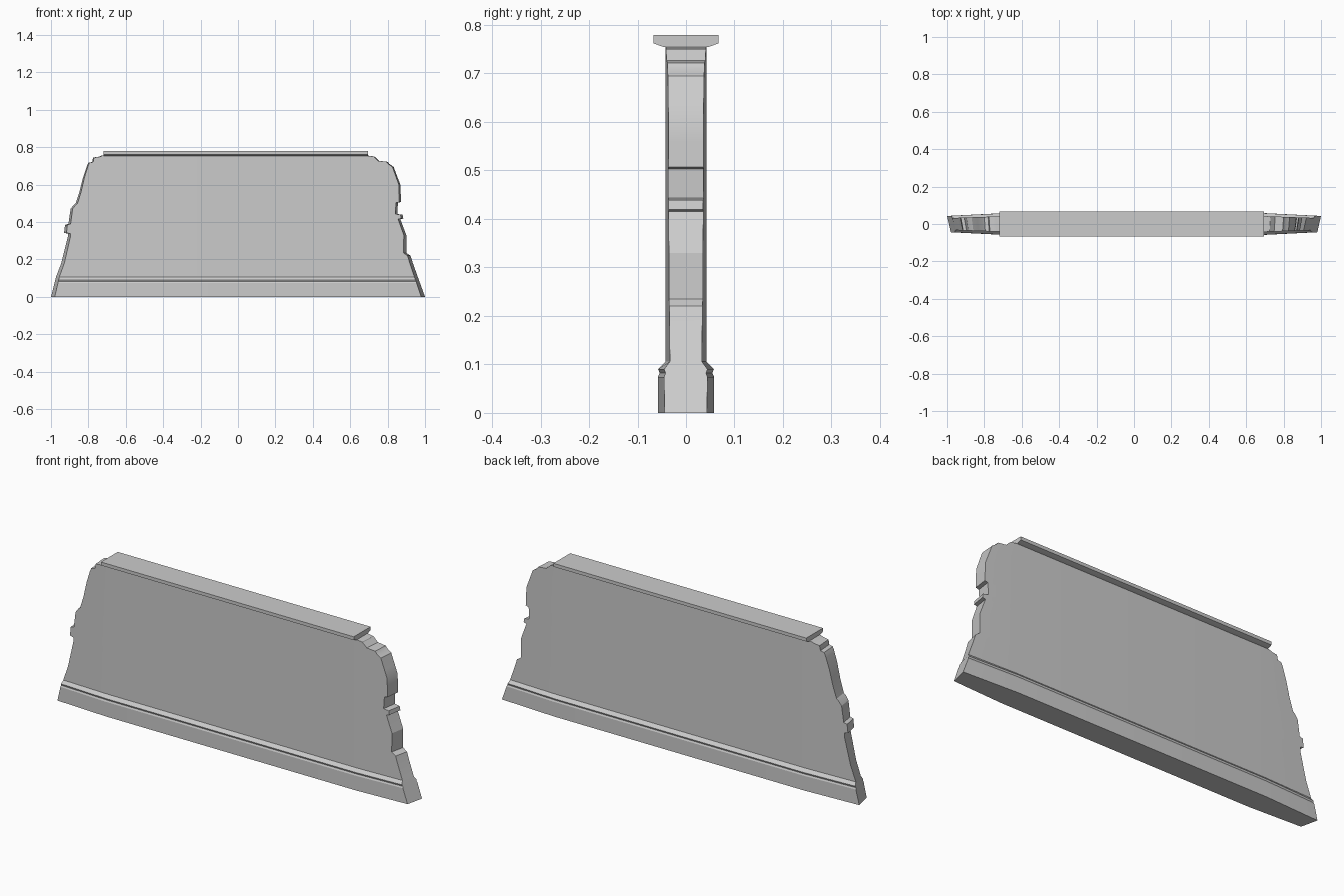
import bpy, bmesh, math

if "Cube" in bpy.data.objects:
    bpy.data.objects.remove(bpy.data.objects["Cube"])

# Broken end outlines as (z, x) and the half-thickness profile as (z, y)
LEFT = [(0, -1), (.11, -.972), (.18, -.945), (.24, -.93), (.32, -.91), (.338, -.91),
        (.342, -.93), (.385, -.925), (.39, -.907), (.47, -.895), (.49, -.88), (.50, -.868),
        (.56, -.848), (.64, -.828), (.70, -.808), (.717, -.80), (.721, -.78),
        (.745, -.775), (.749, -.745), (.755, -.73)]
RIGHT = [(0, 1), (.11, .96), (.18, .935), (.22, .922), (.235, .90), (.33, .90),
         (.415, .868), (.419, .884), (.439, .88), (.443, .852), (.503, .855), (.507, .872),
         (.60, .868), (.695, .832), (.71, .81), (.722, .80), (.727, .755),
         (.75, .73), (.755, .695)]
THICK = [(0, .058), (.074, .058), (.082, .054), (.09, .0575), (.106, .042), (.755, .042)]
CREASE = .7   # the wall thins beyond this distance from the centre


def sample(table, z):
    for (z0, v0), (z1, v1) in zip(table, table[1:]):
        if z <= z1:
            return v0 + (v1 - v0) * (z - z0) / (z1 - z0)
    return table[-1][1]


def loft(name, rings):
    bm = bmesh.new()
    loops = [[bm.verts.new(p) for p in ring] for ring in rings]
    n = len(rings[0])
    for a, b in zip(loops, loops[1:]):
        for i in range(n):
            j = (i + 1) % n
            bm.faces.new((a[i], a[j], b[j], b[i]))
    bm.faces.new(loops[0][::-1])
    bm.faces.new(loops[-1])
    bmesh.ops.recalc_face_normals(bm, faces=bm.faces)
    mesh = bpy.data.meshes.new(name)
    bm.to_mesh(mesh)
    bm.free()
    obj = bpy.data.objects.new(name, mesh)
    bpy.context.collection.objects.link(obj)
    bpy.ops.object.select_all(action='DESELECT')
    obj.select_set(True)
    bpy.context.view_layer.objects.active = obj
    bpy.ops.object.shade_smooth_by_angle(angle=math.radians(20))
    return obj


def wall_ring(z):
    t, left, right = sample(THICK, z), sample(LEFT, z), sample(RIGHT, z)
    step = .02 * (1 - z)              # the front face is a little shorter
    inner_l, inner_r = max(-CREASE, left + .03), min(CREASE, right - .03)

    def thin(x):
        return t * (1 - .86 * max(0, abs(x) - CREASE))
    front = [left + step, inner_l, inner_r, right - step]
    back = [right, inner_r, inner_l, left]
    return [(x, -thin(x), z) for x in front] + [(x, thin(x), z) for x in back]


# Wall panel with moulded plinth and broken ends
levels = sorted({z for table in (LEFT, RIGHT, THICK) for z, _ in table})
loft("wall_panel", [wall_ring(z) for z in levels])

# Coping along the top, with a chamfered underside
loft("coping", [[(-.72, -y, z), (.695, -y, z), (.695, y, z), (-.72, y, z)]
                for z, y in [(.754, .045), (.762, .067), (.779, .067)]])
